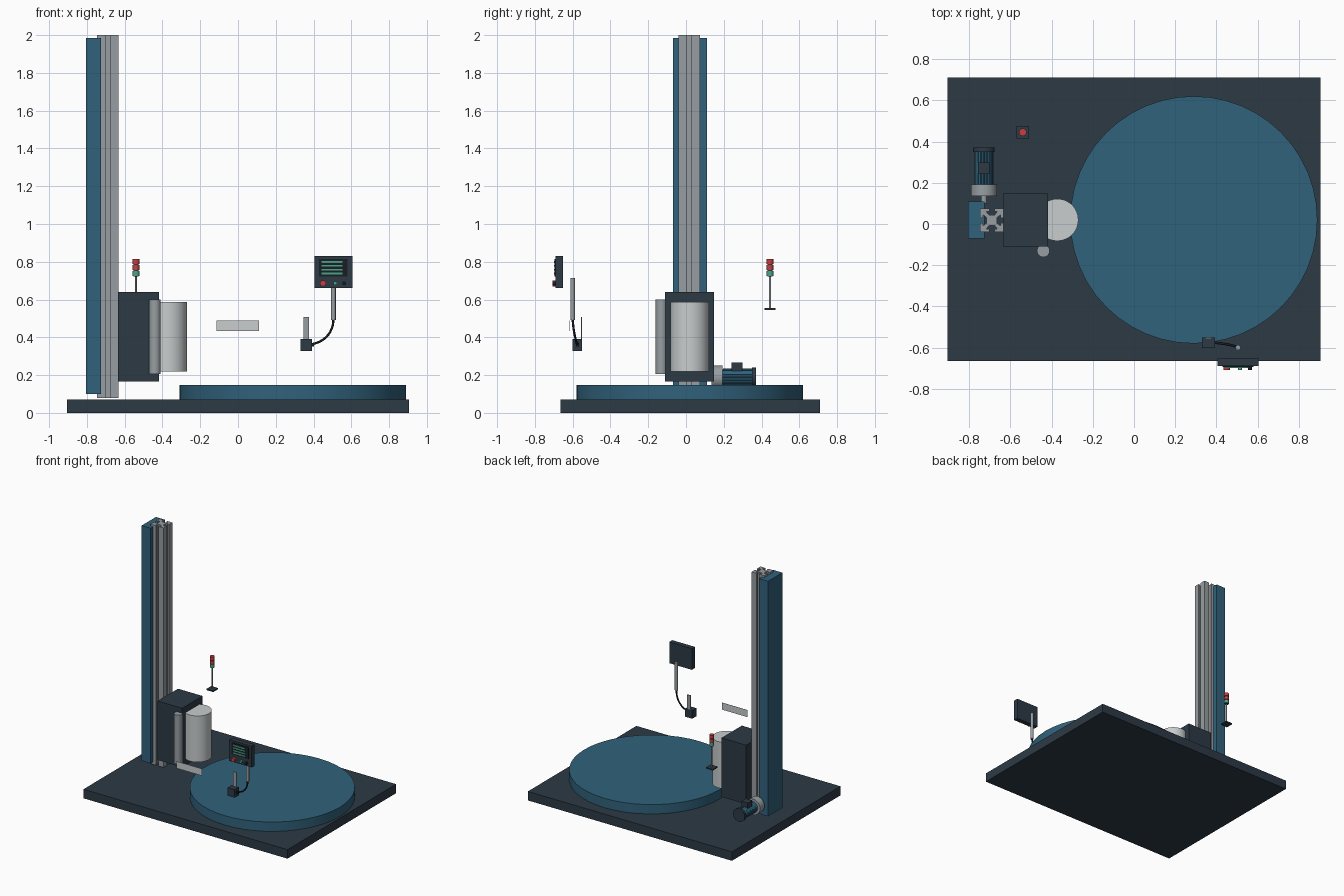
import bpy, bmesh, math
from mathutils import Vector

if "Cube" in bpy.data.objects:
    bpy.data.objects.remove(bpy.data.objects["Cube"])


def material(name, rgb):
    m = bpy.data.materials.new(name)
    m.diffuse_color = (*rgb, 1)
    m.use_nodes = True
    m.node_tree.nodes["Principled BSDF"].inputs["Base Color"].default_value = m.diffuse_color
    return m


DARK = material("dark slate", (0.026, 0.042, 0.060))
BLUE = material("machine blue", (0.030, 0.122, 0.200))
METAL = material("brushed metal", (0.31, 0.34, 0.36))
WHITE = material("film white", (0.58, 0.61, 0.62))
RED = material("signal red", (0.55, 0.05, 0.05))
GREEN = material("signal green", (0.07, 0.38, 0.26))
BLACK = material("rubber black", (0.010, 0.013, 0.018))


def finish(name, bm, mat, smooth=False):
    bmesh.ops.recalc_face_normals(bm, faces=bm.faces)
    me = bpy.data.meshes.new(name)
    bm.to_mesh(me)
    bm.free()
    me.materials.append(mat)
    ob = bpy.data.objects.new(name, me)
    bpy.context.collection.objects.link(ob)
    if smooth:
        bpy.ops.object.select_all(action='DESELECT')
        bpy.context.view_layer.objects.active = ob
        ob.select_set(True)
        bpy.ops.object.shade_smooth_by_angle(angle=math.radians(30))
    return ob


def box(name, x, y, z, mat):
    """Box from (min, max) ranges on each axis."""
    bm = bmesh.new()
    bmesh.ops.create_cube(bm, size=1)
    lo, hi = Vector((x[0], y[0], z[0])), Vector((x[1], y[1], z[1]))
    for v in bm.verts:
        v.co = (lo + hi) / 2 + v.co * (hi - lo)
    return finish(name, bm, mat)


def rod(name, a, b, r, mat, segs=24):
    """Cylinder from point a to point b."""
    a, b = Vector(a), Vector(b)
    bm = bmesh.new()
    bmesh.ops.create_cone(bm, cap_ends=True, segments=segs, radius1=r,
                          radius2=r, depth=(b - a).length)
    turn = Vector((0, 0, 1)).rotation_difference((b - a).normalized())
    for v in bm.verts:
        v.co = (a + b) / 2 + turn @ v.co
    return finish(name, bm, mat, True)


def upright(name, x, y, z0, z1, r, mat, segs=24):
    return rod(name, (x, y, z0), (x, y, z1), r, mat, segs)


# Base plate and turntable
box("base_plate", (-0.905, 0.905), (-0.665, 0.71), (0, 0.072), DARK)
upright("turntable", 0.29, 0.02, 0.072, 0.147, 0.6, BLUE, 48)

# Mast: blue cover behind a slotted metal profile
box("mast_cover", (-0.805, -0.725), (-0.07, 0.11), (0.1, 1.985), BLUE)
quarter = [(0.057, -0.012), (0.057, -0.057), (0.012, -0.057), (0.012, -0.043),
           (0.027, -0.043), (0.014, -0.026), (-0.014, -0.026),
           (-0.027, -0.043), (-0.012, -0.043)]
bm = bmesh.new()
ring = []
for k in range(4):
    c, s = math.cos(-k * math.pi / 2), math.sin(-k * math.pi / 2)
    for px, py in quarter:
        ring.append(bm.verts.new((-0.69 + px * c - py * s,
                                  0.018 + px * s + py * c, 0.08)))
face = bm.faces.new(ring)
up = bmesh.ops.extrude_face_region(bm, geom=[face])["geom"]
bmesh.ops.translate(bm, vec=(0, 0, 1.92),
                    verts=[g for g in up if isinstance(g, bmesh.types.BMVert)])
finish("mast_profile", bm, METAL)

# Film carriage with roll and guide roller
box("film_carriage", (-0.635, -0.418), (-0.11, 0.147), (0.167, 0.64), DARK)
upright("film_roll", -0.372, 0.02, 0.218, 0.588, 0.102, WHITE, 48)
upright("guide_roller", -0.44, -0.13, 0.205, 0.6, 0.031, METAL)

# Lift motor lying along y
MX, MZ = -0.728, 0.188


def motor_part(name, y0, y1, r, mat):
    rod(name, (MX, y0, MZ), (MX, y1, MZ), r, mat, 32)


motor_part("motor_shaft", 0.10, 0.14, 0.014, METAL)
motor_part("motor_gearbox", 0.135, 0.192, 0.063, METAL)
motor_part("motor_body", 0.192, 0.352, 0.042, BLUE)
motor_part("motor_end_cap", 0.35, 0.37, 0.052, DARK)
for i in range(16):
    t = i * math.tau / 16
    p = (MX + 0.042 * math.cos(t), MZ + 0.042 * math.sin(t))
    rod("motor_fin", (p[0], 0.195, p[1]), (p[0], 0.35, p[1]), 0.004, BLUE, 4)
box("motor_terminal_box", (MX - 0.028, MX + 0.028), (0.242, 0.298),
    (0.215, 0.266), DARK)

# Signal beacon on a pole
BX, BY = -0.54, 0.445
box("beacon_foot", (BX - 0.03, BX + 0.03), (BY - 0.03, BY + 0.03),
    (0.544, 0.554), DARK)
upright("beacon_pole", BX, BY, 0.55, 0.73, 0.006, METAL, 12)
upright("beacon_core", BX, BY, 0.722, 0.81, 0.014, DARK)
for z, mat in ((0.726, GREEN), (0.757, RED), (0.788, RED)):
    upright("beacon_lamp", BX, BY, z, z + 0.026, 0.018, mat)

# Control panel with screen stripes and buttons
box("control_panel", (0.405, 0.605), (-0.69, -0.652), (0.66, 0.83), DARK)
box("panel_screen", (0.43, 0.58), (-0.695, -0.689), (0.722, 0.815), BLACK)
for z in (0.738, 0.758, 0.779, 0.799):
    box("screen_line", (0.443, 0.553), (-0.699, -0.694), (z - 0.005, z + 0.005), GREEN)
for x, r, mat in ((0.45, 0.016, RED), (0.515, 0.010, GREEN), (0.562, 0.010, BLACK)):
    rod("panel_button", (x, -0.689, 0.686), (x, -0.708, 0.686), r, mat)

# Panel stem, bent cable and mounting block
upright("panel_stem", 0.505, -0.6, 0.492, 0.715, 0.0125, METAL)
curve = bpy.data.curves.new("panel_cable", 'CURVE')
curve.dimensions = '3D'
curve.bevel_depth = 0.006
curve.bevel_resolution = 2
curve.use_fill_caps = True
spline = curve.splines.new('BEZIER')
spline.bezier_points.add(1)
path = (((0.38, -0.575, 0.362), (0.33, -0.57, 0.36), (0.45, -0.58, 0.37)),
        ((0.505, -0.6, 0.495), (0.505, -0.595, 0.42), (0.505, -0.6, 0.55)))
for p, (co, left, right) in zip(spline.bezier_points, path):
    p.co, p.handle_left, p.handle_right = co, left, right
curve.materials.append(BLACK)
bpy.context.collection.objects.link(bpy.data.objects.new("panel_cable", curve))
box("mount_block", (0.33, 0.392), (-0.602, -0.55), (0.327, 0.392), DARK)
box("mount_clamp", (0.385, 0.403), (-0.583, -0.567), (0.352, 0.37), BLACK)
box("mount_strip", (0.347, 0.375), (-0.557, -0.551), (0.36, 0.508), METAL)

# Thin name plate
box("name_plate", (-0.115, 0.112), (-0.617, -0.615), (0.434, 0.49), WHITE)
